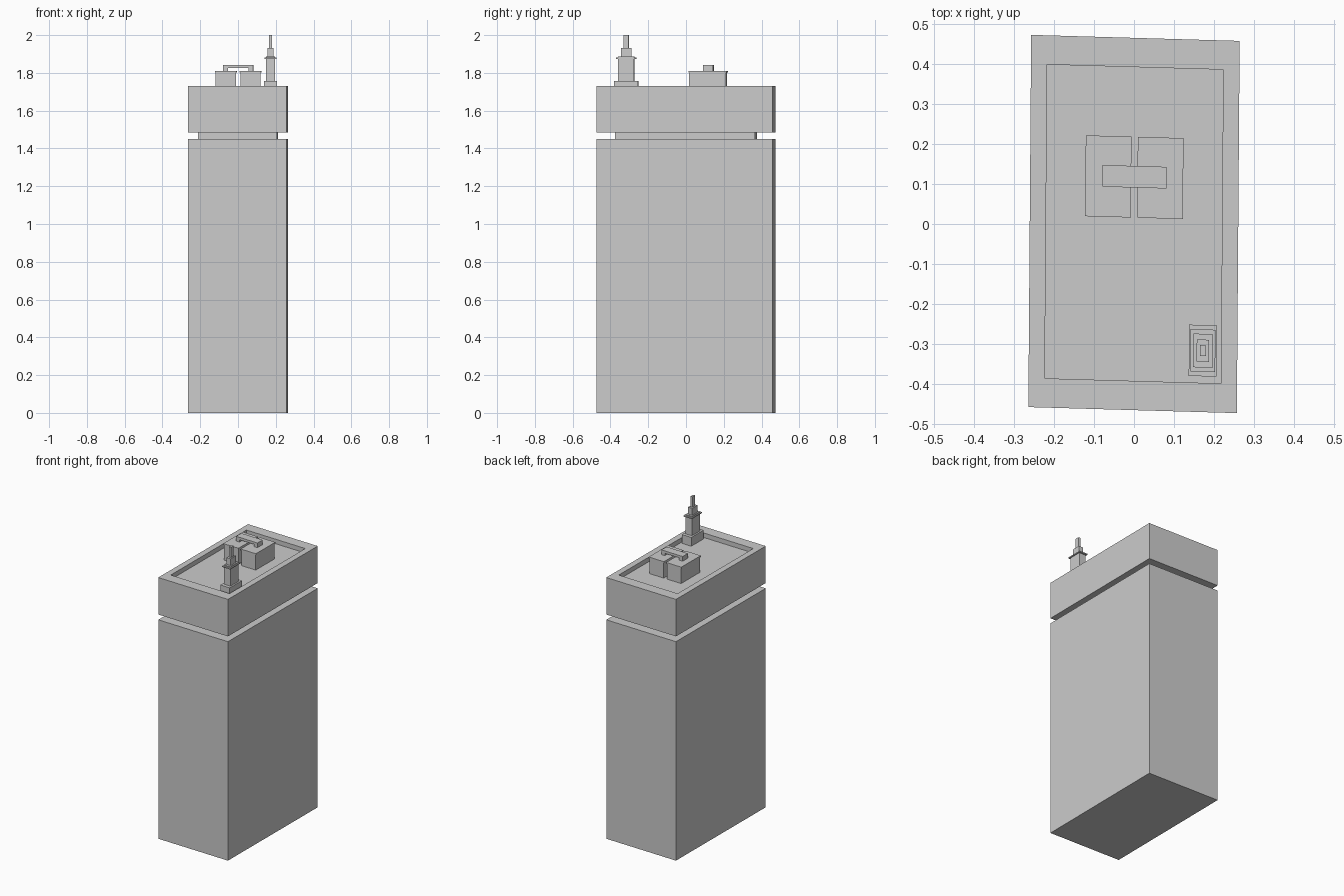
import bpy, bmesh
from mathutils import Matrix

if "Cube" in bpy.data.objects:
    bpy.data.objects.remove(bpy.data.objects["Cube"])

# Whole building sits slightly skewed in plan
SKEW = Matrix(((1, 0.0075, 0, 0), (-0.0288, 1, 0, 0), (0, 0, 1, 0), (0, 0, 0, 1)))


def add_box(bm, cx, cy, hx, hy, z0, z1):
    m = Matrix.Translation((cx, cy, (z0 + z1) / 2)) @ Matrix.Diagonal((2 * hx, 2 * hy, z1 - z0, 1))
    return bmesh.ops.create_cube(bm, size=1, matrix=m)["verts"]


def finish(name, bm):
    bm.transform(SKEW)
    me = bpy.data.meshes.new(name)
    bm.to_mesh(me)
    bm.free()
    ob = bpy.data.objects.new(name, me)
    bpy.context.collection.objects.link(ob)
    return ob


def boxes(name, *specs):
    bm = bmesh.new()
    for s in specs:
        add_box(bm, *s)
    return finish(name, bm)


HX, HY = 0.2605, 0.465
RX, RY, DEPTH = 0.22, 0.392, 0.03
TOP = 1.73
FLOOR = TOP - DEPTH

# Main tower and recessed band
boxes("tower_body", (0, 0, HX, HY, 0, 1.45))
boxes("recessed_band", (0, 0, 0.208, 0.371, 1.45, 1.485))

# Upper block with sunken roof: split the top face into a rim, then lower its floor
bm = bmesh.new()
add_box(bm, 0, 0, HX, HY, 1.485, TOP)
bm.normal_update()
top = max(bm.faces, key=lambda f: f.calc_center_median().z)
bmesh.ops.inset_individual(bm, faces=[top], thickness=0.03)
for v in top.verts:
    v.co.x = RX if v.co.x > 0 else -RX
    v.co.y = RY if v.co.y > 0 else -RY
ext = bmesh.ops.extrude_discrete_faces(bm, faces=[top])
for v in ext["faces"][0].verts:
    v.co.z = FLOOR
bmesh.ops.recalc_face_normals(bm, faces=bm.faces[:])
finish("upper_block", bm)

# Pair of roof units with overhanging lids
for side, name in ((-1, "left"), (1, "right")):
    x = side * 0.065
    boxes("roof_unit_" + name, (x, 0.117, 0.053, 0.097, FLOOR, 1.802))
    boxes("roof_unit_lid_" + name, (x, 0.117, 0.057, 0.101, 1.802, 1.811))

# Duct bridging the two units
boxes("bridge_duct",
      (0, 0.118, 0.08, 0.027, 1.826, 1.842),
      (-0.067, 0.118, 0.013, 0.027, 1.811, 1.826),
      (0.067, 0.118, 0.013, 0.027, 1.811, 1.826))

# Stepped antenna: half width, half depth, bottom, top
STEPS = {
    "antenna_base": (0.035, 0.064, FLOOR, 1.758),
    "antenna_column": (0.024, 0.042, 1.758, 1.886),
    "antenna_collar": (0.031, 0.053, 1.874, 1.881),
    "antenna_upper_stage": (0.0155, 0.0275, 1.886, 1.931),
    "antenna_mast": (0.0075, 0.0135, 1.931, 2.0),
}
for name, (hx, hy, z0, z1) in STEPS.items():
    boxes(name, (0.1745, -0.3115, hx, hy, z0, z1))
